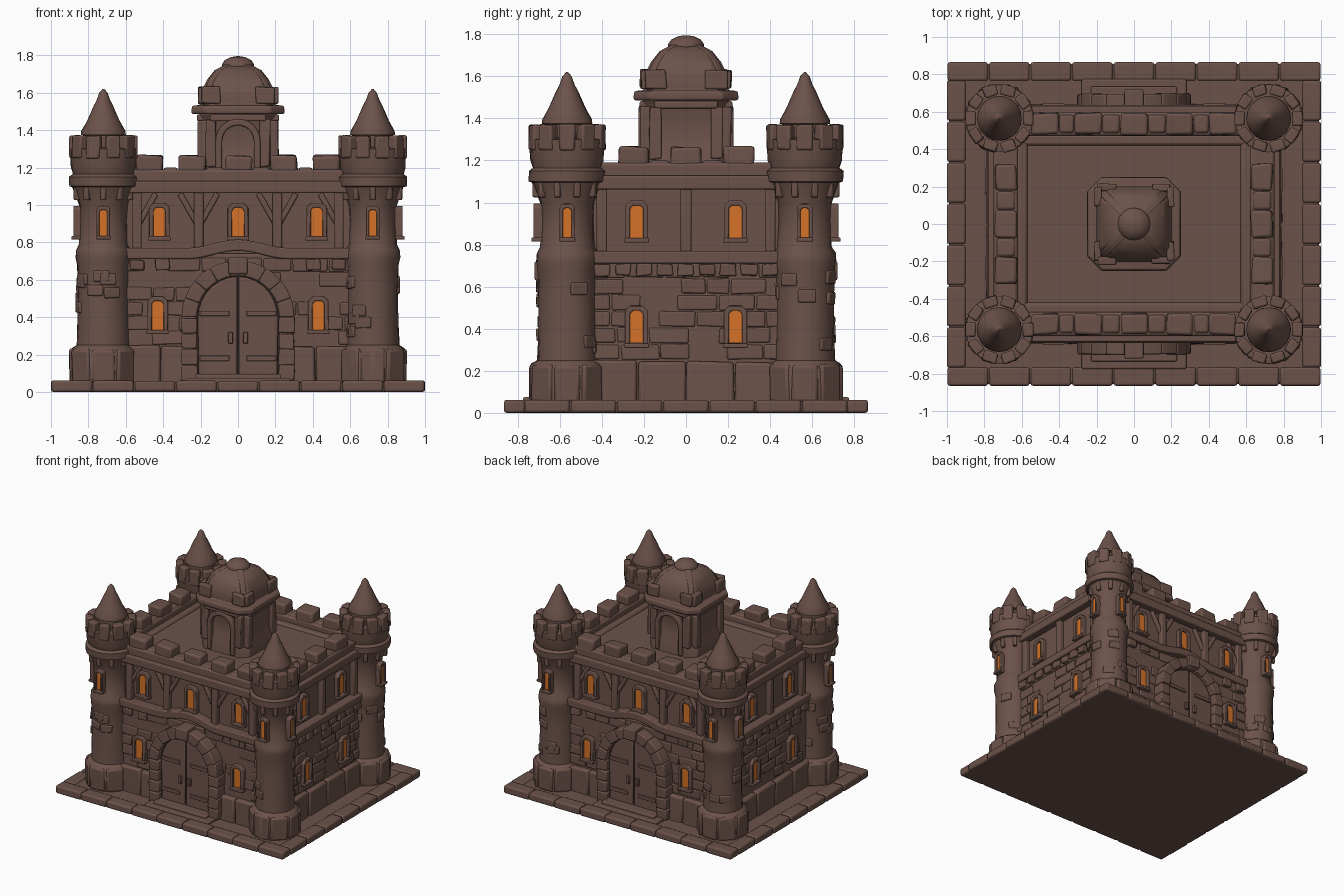
import bpy, bmesh, random
from math import sin, cos, pi, radians, atan2, hypot
from mathutils import Matrix, Vector

random.seed(4)
if "Cube" in bpy.data.objects:
    bpy.data.objects.remove(bpy.data.objects["Cube"])


def material(name, rgb):
    m = bpy.data.materials.new(name)
    m.use_nodes = True
    m.diffuse_color = (*rgb, 1)
    bsdf = m.node_tree.nodes["Principled BSDF"]
    bsdf.inputs["Base Color"].default_value = (*rgb, 1)
    bsdf.inputs["Roughness"].default_value = 0.9
    return m


STONE = material("brown stone", (0.15, 0.085, 0.068))
GLOW = material("orange glow", (0.66, 0.17, 0.022))
DARK = material("dark gap", (0.03, 0.018, 0.015))


def turn(deg, x=0, y=0):
    return Matrix.Translation((x, y, 0)) @ Matrix.Rotation(radians(deg), 4, 'Z')


def box(bm, c, s, M=Matrix(), tilt=0, jitter=0):
    """Box by centre and size, optionally tilted in its facade plane."""
    T = M @ Matrix.Translation(c) @ Matrix.Rotation(tilt, 4, 'Y') @ Matrix.Diagonal((*s, 1))
    for v in bmesh.ops.create_cube(bm, size=1, matrix=T)["verts"]:
        v.co += Vector([random.uniform(-jitter, jitter) for _ in range(3)])


def loft(bm, rings, caps=True):
    """Skin a list of equal vertex loops."""
    loops = [[bm.verts.new(p) for p in r] for r in rings]
    n = len(loops[0])
    for a, b in zip(loops, loops[1:]):
        for i in range(n):
            bm.faces.new((a[i], a[(i + 1) % n], b[(i + 1) % n], b[i]))
    if caps:
        bm.faces.new(loops[0][::-1])
        bm.faces.new(loops[-1])


def poly(bm, pts, y0, y1, M):
    loft(bm, [[M @ Vector((x, y, z)) for x, z in pts] for y in (y0, y1)])


def strip(bm, inner, outer, y0, y1, M):
    """Bar between two outlines, used for arches, frames and curved beams."""
    loft(bm, [[M @ Vector(p) for p in ((a[0], y0, a[1]), (a[0], y1, a[1]),
                                      (b[0], y1, b[1]), (b[0], y0, b[1]))]
              for a, b in zip(inner, outer)])


def lathe(bm, profile, x=0, y=0, n=20, jitter=0):
    loft(bm, [[Vector((x + (r + random.uniform(-jitter, jitter)) * cos(2 * pi * i / n),
                       y + (r + random.uniform(-jitter, jitter)) * sin(2 * pi * i / n), z))
               for i in range(n)] for r, z in profile])


def chamfered(bm, levels, cut=0.3):
    """Square column with cut corners through (half width, height) levels."""
    rings = []
    for h, z in levels:
        k = h * (1 - cut)
        rings.append([Vector((x, y, z)) for x, y in
                      ((h, -k), (h, k), (k, h), (-k, h), (-h, k), (-h, -k), (-k, -h), (k, -h))])
    loft(bm, rings)


def arc(r, z, n=14):
    return [(r * cos(pi * i / n), z + r * sin(pi * i / n)) for i in range(n + 1)]


def finish(name, bm, mat=STONE, bevel=0.008):
    bmesh.ops.recalc_face_normals(bm, faces=bm.faces)
    me = bpy.data.meshes.new(name)
    bm.to_mesh(me)
    bm.free()
    ob = bpy.data.objects.new(name, me)
    bpy.context.collection.objects.link(ob)
    me.materials.append(mat)
    bpy.ops.object.select_all(action='DESELECT')
    ob.select_set(True)
    bpy.context.view_layer.objects.active = ob
    bpy.ops.object.shade_smooth_by_angle(angle=radians(38))
    if bevel:
        mod = ob.modifiers.new("worn edges", 'BEVEL')
        mod.width, mod.segments, mod.angle_limit = bevel, 2, radians(38)


parts = {k: bmesh.new() for k in
         "base walls plinth wall_stones timber parapet window_frames window_glass door_gap "
         "door_leaves door_arch door_fittings steps tower_shafts tower_stones tower_merlons "
         "tower_roofs keep keep_trim dome_ribs".split()}
P = parts

# Base slab with paving stones around the rim
box(P["base"], (0, 0, 0.026), (1.98, 1.71, 0.052))
for deg, half, d in ((0, 1, 0.865), (90, 0.77, 1), (180, 1, 0.865), (270, 0.77, 1)):
    count = 9 if half == 1 else 7
    w = 2 * half / count
    for i in range(count):
        box(P["base"], (-half + w * (i + 0.5), -d + 0.05, 0.031),
            (w - 0.006, 0.1, 0.056 + random.uniform(0, 0.006)), turn(deg))

# Wall core and roof deck
box(P["walls"], (0, 0, 0.58), (1.44, 1.14, 1.1))
box(P["walls"], (0, 0, 0.39), (1.5, 1.2, 0.7))


def window(M, x, v, z, hw=0.055, hh=0.1):
    """Glowing pane in a stone frame with cut upper corners and a sill."""
    def outline(w, b, t):
        c = w * 0.45
        return [(x - w, z + b), (x - w, z + t - c), (x - w + c, z + t),
                (x + w - c, z + t), (x + w, z + t - c), (x + w, z + b)]
    iw = hw * 0.56
    inner = outline(iw, -hh * 0.78, hh * 0.76)
    strip(P["window_frames"], inner, outline(hw, -hh, hh), -v - 0.035, -v + 0.03, M)
    box(P["window_frames"], (x, -v - 0.01, z - hh * 0.9), (hw * 2.15, 0.07, hh * 0.22), M)
    poly(P["window_glass"], inner, -v - 0.018, -v, M)


def facade(deg, half, d, merlons, win_up, win_low, posts, door):
    M = turn(deg)
    # Rough stones and plinth blocks
    for row in range(6):
        x = -half
        while x < half - 0.05:
            w = random.uniform(0.1, 0.2)
            if random.random() < 0.65:
                box(P["wall_stones"], (x + w / 2, -d - 0.024, 0.29 + row * 0.078),
                    (w - 0.01, 0.03, 0.07), M, jitter=0.004)
            x += w
    n = 6 if half > 0.5 else 4
    for i in range(n):
        w = 2 * half / n
        box(P["plinth"], (-half + w * (i + 0.5), -d - 0.01, 0.14),
            (w - 0.004, 0.12, 0.2 + random.uniform(0, 0.02)), M, jitter=0.005)
    # Belt beam, bulging over a door, with stone brackets below
    xs = [-half + 2 * half * i / 24 for i in range(25)]
    rise = [0.045 * (1 + cos(pi * min(1, abs(x) / 0.27))) / 2 if door else 0 for x in xs]
    strip(P["timber"], [(x, 0.71 + r) for x, r in zip(xs, rise)],
          [(x, 0.77 + r) for x, r in zip(xs, rise)], -d - 0.065, -d + 0.02, M)
    for i in range(9):
        x = (i - 4) * half / 4.6
        if not door or abs(x) > 0.3:
            box(P["wall_stones"], (x, -d - 0.035, 0.68), (0.075, 0.05, 0.055), M, jitter=0.006)
    # Top beam, posts and diagonal braces
    box(P["timber"], (0, -d - 0.015, 1.095), (2 * half, 0.09, 0.065), M)
    for p in posts:
        box(P["timber"], (p, -d - 0.012, 0.92), (0.05, 0.05, 0.32), M)
        for s in (-1, 1):
            if abs(p + s * 0.1) < half and door:
                a, b = (p + s * 0.01, 0.9), (p + s * 0.1, 1.06)
                box(P["timber"], ((a[0] + b[0]) / 2, -d - 0.008, 0.98),
                    (hypot(b[0] - a[0], 0.16), 0.034, 0.03), M, tilt=-atan2(0.16, b[0] - a[0]))
    # Parapet and merlons
    box(P["parapet"], (0, -d + 0.035, 1.15), (2 * half, 0.13, 0.08), M)
    box(P["parapet"], (0, -d + 0.12, 1.125), (2 * half, 0.06, 0.04), M)
    for m in merlons:
        box(P["parapet"], (m, -d + 0.035, 1.215), (0.145, 0.115, 0.1), M, jitter=0.007)
    for a, b in zip(merlons, merlons[1:]):
        box(P["parapet"], ((a + b) / 2, -d + 0.035, 1.185), (b - a - 0.15, 0.1, 0.03), M)
    for x in win_up:
        window(M, x, d, 0.91)
    for x in win_low:
        window(M, x, d + 0.03, 0.41)
    if door:
        doorway(M, d)


def doorway(M, d):
    spring, r = 0.4, 0.225
    poly(P["door_gap"], [(r, 0.07)] + arc(r, spring) + [(-r, 0.07)], -d - 0.078, -d, M)
    quarter = arc(r, spring)[:8]
    for s in (-1, 1):
        leaf = [(s * 0.005, 0.09), (s * 0.21, 0.09)]
        leaf += [(s * max(0.005, x * 0.95), z - 0.008) for x, z in quarter]
        poly(P["door_leaves"], leaf, -d - 0.09, -d - 0.02, M)
        for z in (0.18, 0.42):
            box(P["door_fittings"], (s * 0.125, -d - 0.092, z), (0.16, 0.016, 0.028), M)
        box(P["door_fittings"], (s * 0.04, -d - 0.095, 0.29), (0.025, 0.03, 0.06), M)
        # Jamb stones
        for i in range(4):
            box(P["door_arch"], (s * 0.26, -d - 0.055, 0.1 + 0.085 * i),
                (0.085, 0.13, 0.083), M, jitter=0.004)
    # Arch stones with a keystone
    inner, outer = arc(r - 0.005, spring, 18), arc(0.302, spring, 18)
    for i in range(0, 18, 2):
        strip(P["door_arch"], inner[i:i + 3], outer[i:i + 3],
              -d - 0.12 - random.uniform(0, 0.012), -d, M)
    box(P["door_arch"], (0, -d - 0.075, 0.675), (0.1, 0.15, 0.09), M)
    box(P["steps"], (0, -d - 0.08, 0.075), (0.46, 0.17, 0.04), M)
    box(P["steps"], (0, -d - 0.12, 0.06), (0.56, 0.17, 0.03), M)


for deg in (0, 180):
    facade(deg, 0.62, 0.57, (-0.475, -0.245, 0, 0.245, 0.475), (-0.42, 0, 0.42),
           (-0.43, 0.43), (-0.54, -0.21, 0.21, 0.54), True)
for deg in (90, 270):
    facade(deg, 0.46, 0.72, (-0.25, 0, 0.25), (-0.235, 0.235),
           (-0.235, 0.235), (-0.4, 0, 0.4), False)

# Corner towers
SHAFT = [(0.178, 0.05), (0.18, 0.21), (0.168, 0.235), (0.142, 0.25), (0.138, 0.4), (0.136, 0.55),
         (0.14, 0.68), (0.148, 0.72), (0.146, 0.76), (0.128, 0.79), (0.124, 0.92), (0.128, 1.0),
         (0.165, 1.095), (0.182, 1.1), (0.184, 1.15), (0.164, 1.165), (0.174, 1.2), (0.18, 1.3), (0.1, 1.31)]
ROOF = [(0.095, 1.28), (0.098, 1.37), (0.12, 1.375), (0.118, 1.395), (0.087, 1.45),
        (0.052, 1.53), (0.036, 1.56), (0.022, 1.6), (0.004, 1.62)]
for sx in (-1, 1):
    for sy in (-1, 1):
        x, y = sx * 0.72, sy * 0.565
        lathe(P["tower_shafts"], SHAFT, x, y, 20, 0.003)
        lathe(P["tower_roofs"], ROOF, x, y, 20, 0.001)
        for i in range(10):
            box(P["tower_merlons"], (0, -0.154, 1.31), (0.076, 0.056, 0.12),
                turn(i * 36 + 18, x, y), jitter=0.004)
            box(P["tower_stones"], (0, -0.14, 1.065), (0.03, 0.05, 0.08), turn(i * 36, x, y))
        for i in range(14):
            box(P["tower_stones"], (0, -0.131, random.uniform(0.3, 0.66)), (0.085, 0.025, 0.06),
                turn(random.uniform(0, 360), x, y), jitter=0.003)
        for i in range(8):
            box(P["plinth"], (0, -0.155, 0.14), (0.125, 0.05, 0.18), turn(i * 45, x, y), jitter=0.005)
        window(turn(0 if sy < 0 else 180, x, y), 0, 0.125, 0.905, 0.036, 0.09)
        window(turn(90 if sx > 0 else 270, x, y), 0, 0.125, 0.905, 0.036, 0.09)

# Central keep: column, ledge, parapet, squarish dome and cap
chamfered(P["keep"], [(0.215, 1.1), (0.205, 1.22), (0.19, 1.26), (0.188, 1.44), (0.21, 1.49)])
chamfered(P["keep"], [(0.245, 1.485), (0.25, 1.5), (0.245, 1.53), (0.2, 1.535), (0.2, 1.58),
                      (0.19, 1.62), (0.165, 1.67), (0.125, 1.72), (0.075, 1.745)])
lathe(P["keep"], [(0.084, 1.725), (0.088, 1.75), (0.07, 1.775), (0.04, 1.79), (0.01, 1.795)], n=16)
for deg in range(0, 360, 90):
    M = turn(deg)
    box(P["keep_trim"], (0, -0.195, 1.465), (0.3, 0.05, 0.035), M)
    for s in (-1, 1):
        box(P["keep_trim"], (s * 0.145, -0.19, 1.33), (0.055, 0.05, 0.25), M, jitter=0.005)
        box(P["keep_trim"], (s * 0.145, -0.195, 1.585), (0.1, 0.04, 0.09), M, jitter=0.006)
    if deg in (0, 180):
        strip(P["keep_trim"], [(0.085, 1.14)] + arc(0.085, 1.34) + [(-0.085, 1.14)],
              [(0.12, 1.14)] + arc(0.12, 1.34) + [(-0.12, 1.14)], -0.225, -0.17, M)
    path = [(0.25, 1.53), (0.245, 1.6), (0.205, 1.67), (0.15, 1.725), (0.07, 1.755)]
    strip(P["dome_ribs"], [(r - 0.04, z - 0.03) for r, z in path], path, -0.022, 0.022, turn(deg + 45))

# Build the objects
SOFT = {"base": 0.012, "parapet": 0.016, "plinth": 0.014, "walls": 0.01, "tower_merlons": 0.01,
        "window_frames": 0.005, "door_fittings": 0.004, "wall_stones": 0.007,
        "tower_shafts": 0, "tower_roofs": 0, "window_glass": 0, "door_gap": 0}
for name, bm in parts.items():
    mat = {"window_glass": GLOW, "door_gap": DARK}.get(name, STONE)
    finish(name, bm, mat, SOFT.get(name, 0.008))
